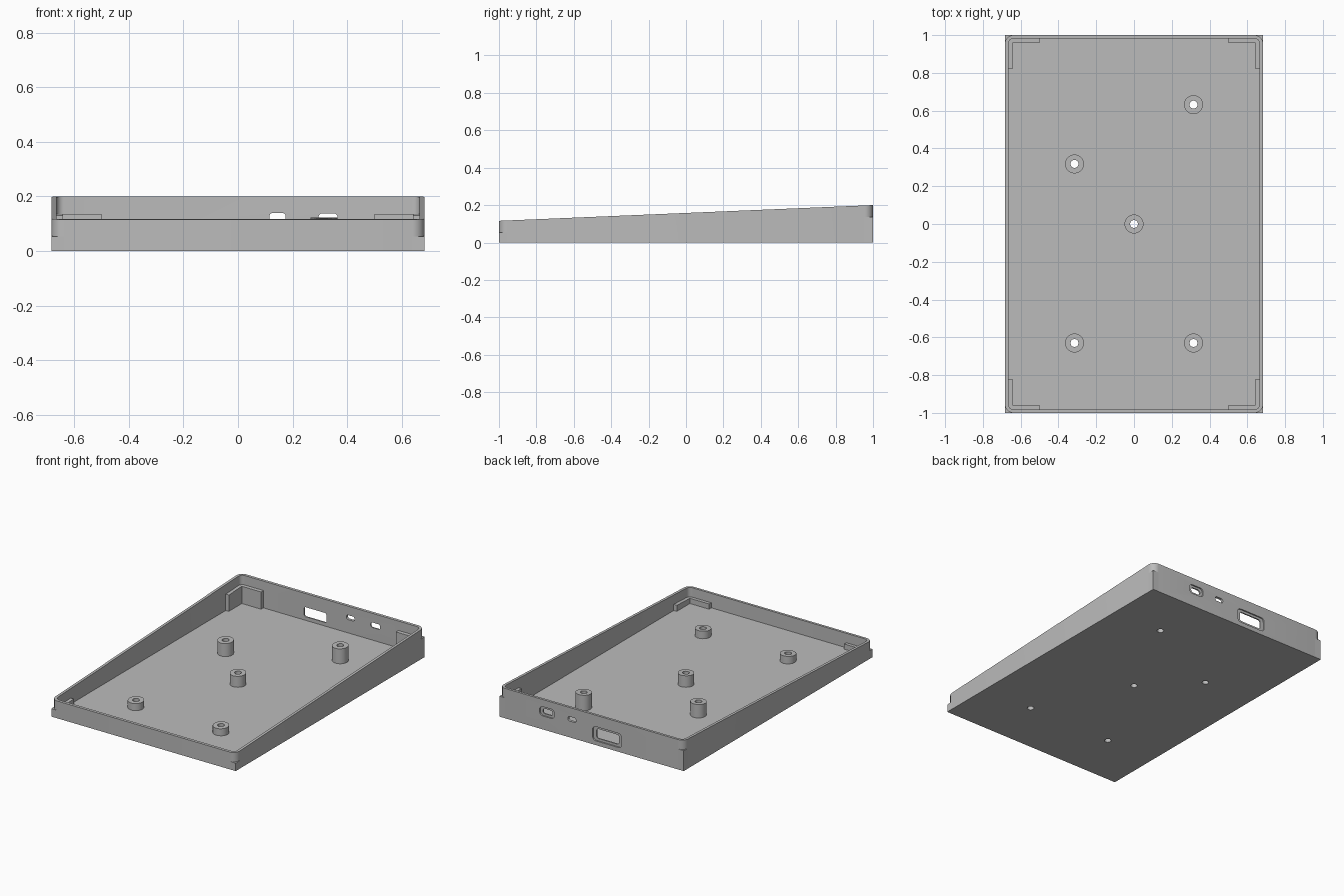
import bpy, bmesh, math

if "Cube" in bpy.data.objects:
    bpy.data.objects.remove(bpy.data.objects["Cube"], do_unlink=True)

HX, HY = 0.683, 1.0          # half width and half depth
WALL, FLOOR, RADIUS = 0.018, 0.02, 0.045
LEDGE = 0.063                # drop from the rim to the inner support plane

grey = bpy.data.materials.new("matte_grey")
grey.use_nodes = True
grey.diffuse_color = (0.5, 0.5, 0.5, 1)
grey.node_tree.nodes["Principled BSDF"].inputs["Base Color"].default_value = (0.5, 0.5, 0.5, 1)


def rim(y):
    """Height of the sloping rim."""
    return 0.158 + 0.042 * y


def arc(cx, cy, r, start, sweep=90, n=8):
    angles = [math.radians(start + sweep * i / n) for i in range(n + 1)]
    return [(cx + r * math.cos(a), cy + r * math.sin(a)) for a in angles]


def rounded(hx, hy, r, n=8):
    pts = []
    for sx, sy, start in ((1, 1, 0), (-1, 1, 90), (-1, -1, 180), (1, -1, 270)):
        pts += arc(sx * (hx - r), sy * (hy - r), r, start, n=n)
    return pts


def loft(name, low, high):
    """Solid between two matching loops of 3D points."""
    bm = bmesh.new()
    a = [bm.verts.new(p) for p in low]
    b = [bm.verts.new(p) for p in high]
    bm.faces.new(a[::-1])
    bm.faces.new(b)
    for i in range(len(a)):
        j = (i + 1) % len(a)
        bm.faces.new((a[i], a[j], b[j], b[i]))
    bmesh.ops.recalc_face_normals(bm, faces=bm.faces)
    mesh = bpy.data.meshes.new(name)
    bm.to_mesh(mesh)
    bm.free()
    mesh.materials.append(grey)
    obj = bpy.data.objects.new(name, mesh)
    bpy.context.collection.objects.link(obj)
    return obj


def sloped(name, outline, z0, drop):
    """Upright prism whose top runs parallel to the rim."""
    return loft(name, [(x, y, z0) for x, y in outline],
                [(x, y, rim(y) - drop) for x, y in outline])


def port(x, z, w, h, r, y0, y1):
    """Rounded slot cutter through the back wall."""
    pts = rounded(w / 2, h / 2, r, 5)
    return loft("port_cutter", [(x + u, y0, z + v) for u, v in pts],
                [(x + u, y1, z + v) for u, v in pts])


def cut(obj, cutters):
    for c in cutters:
        c.hide_render = True
        mod = obj.modifiers.new("cut", "BOOLEAN")
        mod.operation, mod.solver, mod.object = "DIFFERENCE", "EXACT", c
    bpy.context.view_layer.update()
    mesh = bpy.data.meshes.new_from_object(
        obj.evaluated_get(bpy.context.evaluated_depsgraph_get()))
    obj.modifiers.clear()
    obj.data = mesh


def circle(x, y, r):
    return arc(x, y, r, 0, 360, 32)[:-1]


# Screw holes shared by the floor and the posts
spots = [(0.315, 0.632), (-0.315, 0.318), (0, 0), (-0.315, -0.63), (0.315, -0.63)]
holes = [sloped("hole_cutter", circle(x, y, 0.021), -0.1, -0.1) for x, y in spots]

# Tray with cavity, back ports and their outer recesses
cavity = sloped("cavity_cutter",
                rounded(HX - WALL, HY - WALL, RADIUS - WALL), FLOOR, -0.1)
ports = [
    port(-0.115, 0.076, 0.165, 0.064, 0.012, 0.9, 1.1),
    port(-0.115, 0.076, 0.215, 0.095, 0.025, 0.991, 1.1),
    port(0.145, 0.124, 0.06, 0.03, 0.012, 0.9, 1.1),
    port(0.33, 0.121, 0.07, 0.034, 0.014, 0.9, 1.1),
    port(0.33, 0.121, 0.11, 0.062, 0.024, 0.991, 1.1),
]
tray = sloped("tray", rounded(HX, HY, RADIUS), 0, 0)
cut(tray, [cavity] + ports + holes)
parts = [tray]

# Standoff posts
for i, (x, y) in enumerate(spots):
    post = sloped(f"post_{i + 1}", circle(x, y, 0.05), FLOOR - 0.002, LEDGE)
    cut(post, [holes[i]])
    parts.append(post)

# Square outer corners and L-shaped inner ledges, mirrored to all four corners
corner = [(HX, HY)] + arc(HX - RADIUS, HY - RADIUS, RADIUS, 0)[::-1]
ledge = [(0.674, 0.99), (0.5, 0.99), (0.5, 0.958),
         (0.642, 0.958), (0.642, 0.82), (0.674, 0.82)]
for sx, side in ((1, "left"), (-1, "right")):
    for sy, end in ((1, "back"), (-1, "front")):
        for label, shape, z0 in (("square_corner", corner, 0),
                                 ("corner_ledge", ledge, FLOOR - 0.002)):
            pts = [(sx * x, sy * y) for x, y in shape]
            parts.append(sloped(f"{end}_{side}_{label}", pts, z0, LEDGE))

for c in [cavity] + ports + holes:
    bpy.data.objects.remove(c, do_unlink=True)

# Smooth curves, sharp edges
bpy.ops.object.select_all(action="DESELECT")
for p in parts:
    p.select_set(True)
bpy.context.view_layer.objects.active = tray
bpy.ops.object.shade_smooth_by_angle(angle=math.radians(30))
